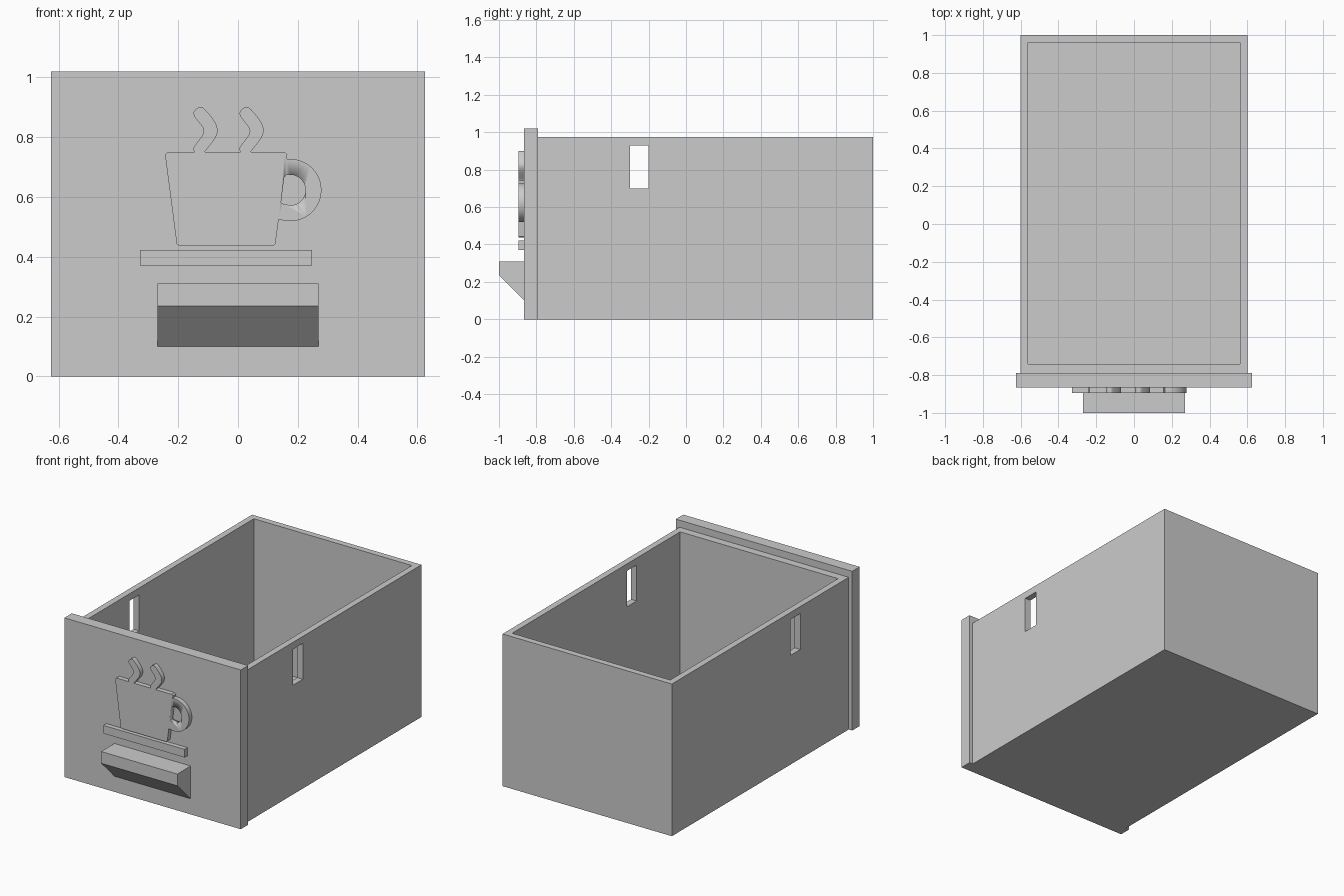
import bpy, bmesh, math
from mathutils import Vector

default_cube = bpy.data.objects.get("Cube")
if default_cube:
    bpy.data.objects.remove(default_cube, do_unlink=True)

GREY = (0.6, 0.6, 0.6, 1)
grey = bpy.data.materials.new("plain grey")
grey.use_nodes = True
grey.diffuse_color = GREY
grey.node_tree.nodes["Principled BSDF"].inputs["Base Color"].default_value = GREY

PLATE_FRONT, EMBLEM_FRONT = -0.865, -0.895


def finish(name, bm):
    bmesh.ops.recalc_face_normals(bm, faces=bm.faces)
    mesh = bpy.data.meshes.new(name)
    bm.to_mesh(mesh)
    bm.free()
    mesh.materials.append(grey)
    obj = bpy.data.objects.new(name, mesh)
    bpy.context.collection.objects.link(obj)
    return obj


def box(name, low, high):
    low, high = Vector(low), Vector(high)
    bm = bmesh.new()
    bmesh.ops.create_cube(bm, size=1)
    for v in bm.verts:
        v.co = (low + high) / 2 + v.co * (high - low)
    return finish(name, bm)


def cut(target, cutter):
    mod = target.modifiers.new("cut", 'BOOLEAN')
    mod.operation, mod.solver, mod.object = 'DIFFERENCE', 'EXACT', cutter
    cutter.hide_render = True
    bpy.context.view_layer.objects.active = target
    bpy.ops.object.modifier_apply(modifier=mod.name)
    bpy.data.objects.remove(cutter, do_unlink=True)


def arc(cx, cz, r, start, end, n):
    angles = [math.radians(start + (end - start) * i / n) for i in range(n + 1)]
    return [(cx + r * math.cos(a), cz + r * math.sin(a)) for a in angles]


def smooth(points, steps=4):
    """Rounded open path through the points."""
    p = [Vector(q) for q in [points[0]] + points + [points[-1]]]
    out = []
    for a, b, c, d in zip(p, p[1:], p[2:], p[3:]):
        for i in range(steps):
            t = i / steps
            out.append(b + (c - a) * t / 2 + (a * 2 - b * 5 + c * 4 - d) * t * t / 2
                       + (b * 3 - a - c * 3 + d) * t ** 3 / 2)
    return out + [p[-1]]


def relief(name, outline):
    """Raised flat shape on the front plate, from an x-z outline."""
    bm = bmesh.new()
    face = bm.faces.new([bm.verts.new((x, PLATE_FRONT, z)) for x, z in outline])
    ext = bmesh.ops.extrude_face_region(bm, geom=[face], use_keep_orig=True)
    for v in ext["geom"]:
        if isinstance(v, bmesh.types.BMVert):
            v.co.y = EMBLEM_FRONT
    obj = finish(name, bm)
    bpy.ops.object.select_all(action='DESELECT')
    obj.select_set(True)
    bpy.context.view_layer.objects.active = obj
    bpy.ops.object.shade_smooth_by_angle(angle=math.radians(30))
    return obj


# Open drawer box with a slot through both side walls
drawer = box("drawer_box", (-0.6, -0.79, 0), (0.6, 1, 0.975))
cut(drawer, box("cavity_cutter", (-0.56, -0.74, 0.04), (0.56, 0.96, 1.2)))
cut(drawer, box("slot_cutter", (-0.8, -0.3, 0.7), (0.8, -0.2, 0.93)))

# Front plate
box("front_plate", (-0.625, PLATE_FRONT, 0), (0.625, -0.79, 1.02))

# Pull handle with a sloping underside
handle = box("pull_handle", (-0.27, -1, 0.1), (0.27, PLATE_FRONT, 0.31))
for v in handle.data.vertices:
    if v.co.y < -0.95 and v.co.z < 0.2:
        v.co.z = 0.235

# Cup with a round handle and a hole through the handle
cup = [(-0.236, 0.75), (-0.244, 0.742), (-0.205, 0.443), (-0.197, 0.436),
       (0.118, 0.436), (0.125, 0.443), (0.136, 0.524)]
cup += arc(0.175, 0.623, 0.104, -100, 90, 28)
cup += [(0.163, 0.727), (0.165, 0.742), (0.156, 0.75)]
cup_emblem = relief("cup_emblem", cup)
hole = [(0.144, 0.582), (0.15, 0.577)] + arc(0.175, 0.623, 0.051, -90, 90, 16)
hole += [(0.162, 0.674), (0.154, 0.664)]
hole_cutter = relief("hole_cutter", hole)
for v in hole_cutter.data.vertices:
    v.co.y += 0.02 if v.co.y > -0.88 else -0.02
cut(cup_emblem, hole_cutter)

# Two wisps of steam rising from the rim
wisp = [(-0.145, 0.75), (-0.148, 0.766), (-0.118, 0.808), (-0.118, 0.832),
        (-0.145, 0.868), (-0.147, 0.886), (-0.129, 0.9), (-0.11, 0.892),
        (-0.074, 0.845), (-0.072, 0.805), (-0.112, 0.75)]
for side, shift in (("right", 0), ("left", 0.154)):
    relief("steam_" + side, [(x + shift, z) for x, z in smooth(wisp)])

# Saucer
box("saucer_emblem", (-0.328, EMBLEM_FRONT, 0.37), (0.247, PLATE_FRONT, 0.422))
